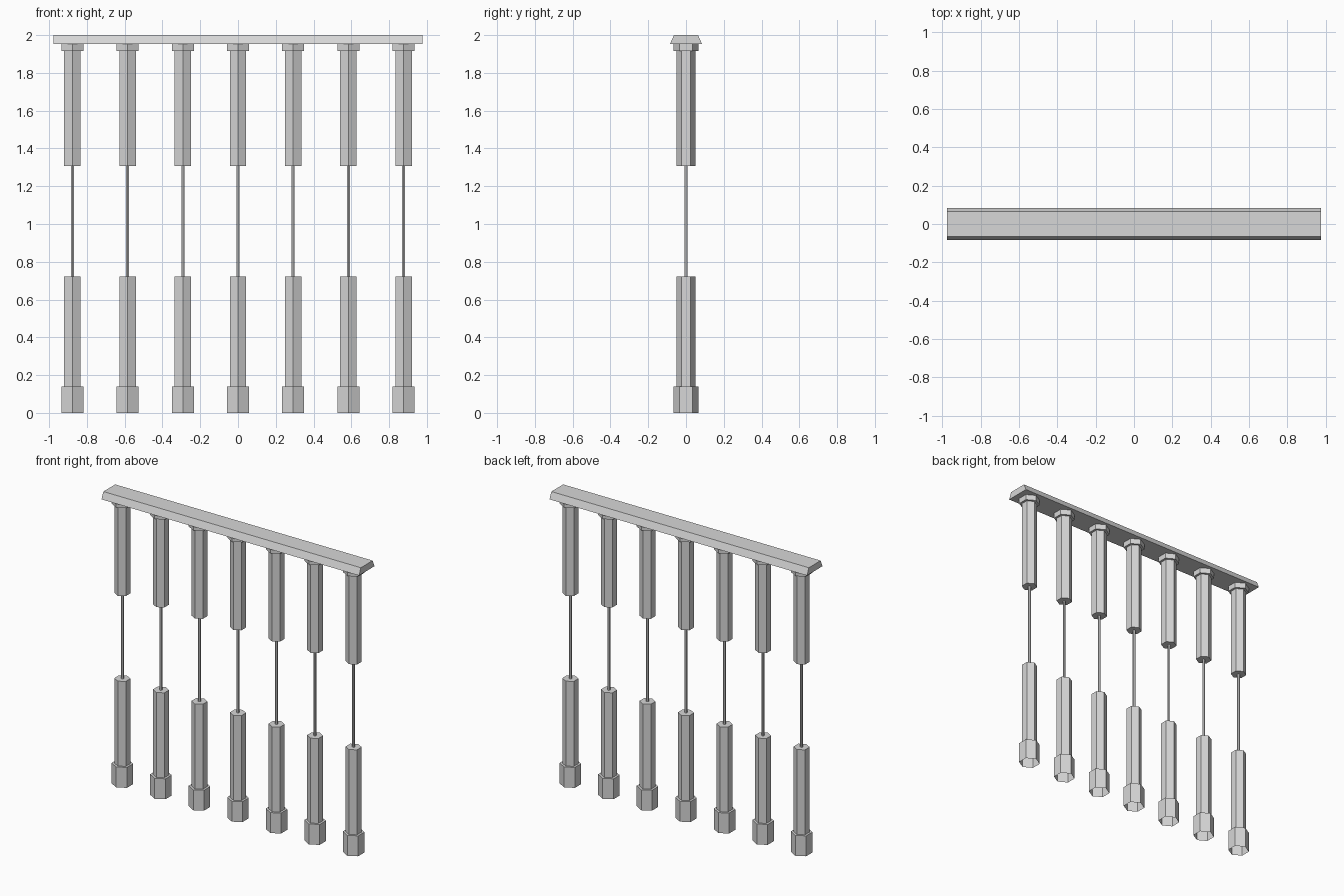
import bpy
import bmesh
import math

if "Cube" in bpy.data.objects:
    bpy.data.objects.remove(bpy.data.objects["Cube"], do_unlink=True)

# One plain grey material
GREY = (0.68, 0.68, 0.68, 1.0)
grey = bpy.data.materials.new("light_grey")
grey.use_nodes = True
grey.diffuse_color = GREY
grey.node_tree.nodes["Principled BSDF"].inputs["Base Color"].default_value = GREY


def loft(name, lower, upper, open_bottom=False):
    """Mesh joining two matching rings of points, with flat ends."""
    bm = bmesh.new()
    a = [bm.verts.new(p) for p in lower]
    b = [bm.verts.new(p) for p in upper]
    n = len(a)
    for i in range(n):
        j = (i + 1) % n
        bm.faces.new((a[i], a[j], b[j], b[i]))
    bm.faces.new(b)
    if not open_bottom:
        bm.faces.new(a[::-1])
    mesh = bpy.data.meshes.new(name)
    bm.to_mesh(mesh)
    bm.free()
    mesh.materials.append(grey)
    return mesh


def hexagon(radius, z):
    """Six points with corners towards the front and back."""
    angles = [math.radians(90 + 60 * i) for i in range(6)]
    return [(radius * math.cos(t), radius * math.sin(t), z) for t in angles]


def rectangle(half_x, half_y, z):
    return [(-half_x, -half_y, z), (half_x, -half_y, z),
            (half_x, half_y, z), (-half_x, half_y, z)]


def place(name, mesh, x=0.0):
    obj = bpy.data.objects.new(name, mesh)
    obj.location.x = x
    bpy.context.collection.objects.link(obj)


# Handrail with sloping front and back
place("handrail", loft("handrail", rectangle(0.976, 0.084, 1.954),
                       rectangle(0.976, 0.064, 2.0)))

# Baluster parts: name, radius, bottom, top, hollow underside
PARTS = [
    ("base_socket", 0.067, 0.0, 0.14, True),
    ("lower_column", 0.05, 0.14, 0.722, False),
    ("thin_rod", 0.009, 0.722, 1.307, False),
    ("upper_column", 0.05, 1.307, 1.917, False),
    ("top_collar", 0.067, 1.917, 1.954, False),
]
meshes = [(name, loft(name, hexagon(r, z0), hexagon(r, z1), hollow))
          for name, r, z0, z1, hollow in PARTS]

# Seven evenly spaced balusters sharing the same meshes
SPACING = 0.2922
for i in range(7):
    for name, mesh in meshes:
        place(f"{name}_{i + 1}", mesh, (i - 3) * SPACING)
